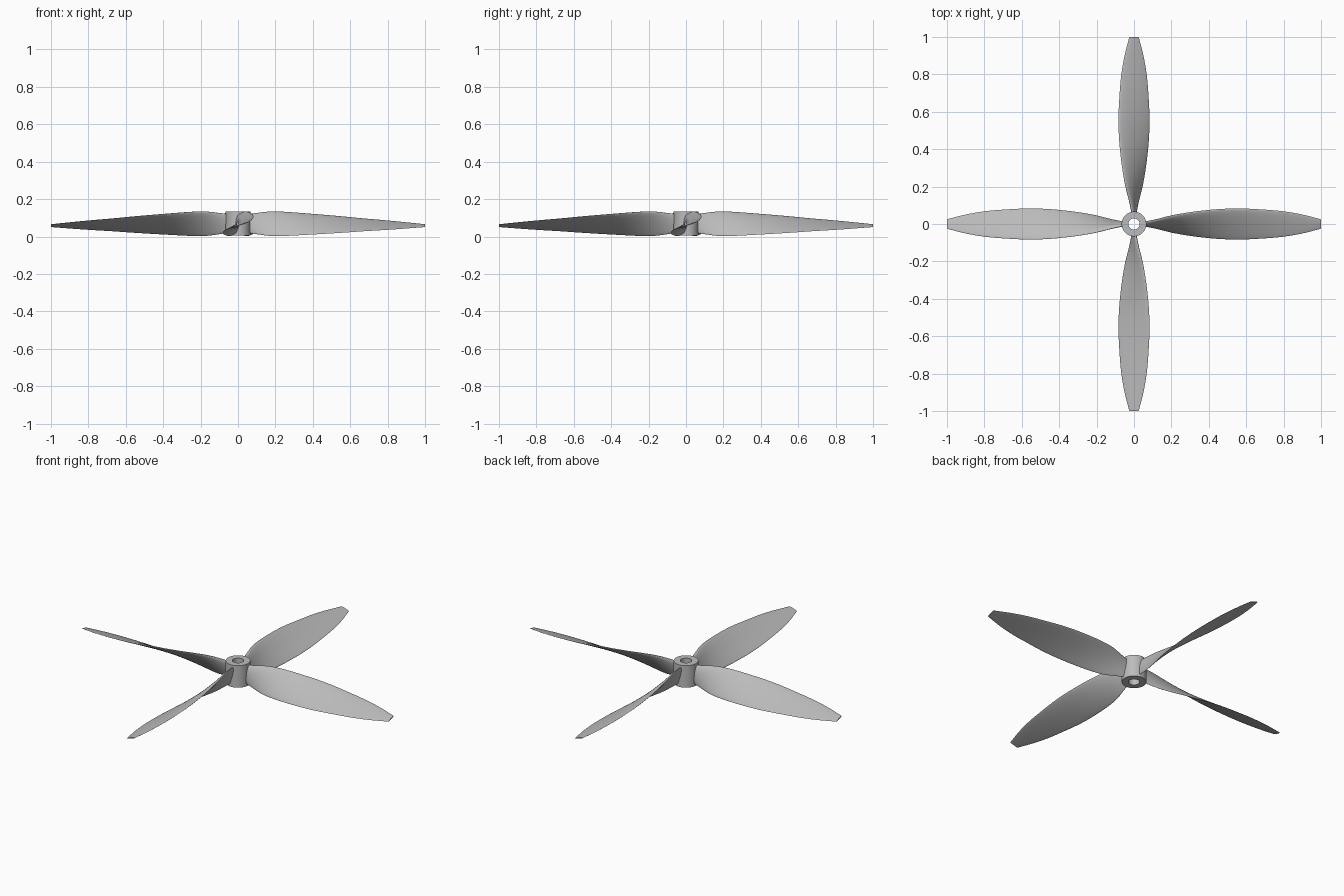
import bpy, bmesh, math
from mathutils import Matrix, Vector

cube = bpy.data.objects.get("Cube")
if cube:
    bpy.data.objects.remove(cube, do_unlink=True)

grey = bpy.data.materials.new("light_grey")
grey.use_nodes = True
color = (0.5, 0.5, 0.5, 1)
grey.diffuse_color = color
grey.node_tree.nodes["Principled BSDF"].inputs["Base Color"].default_value = color

HUB_Z = 0.07
PITCH = 0.29            # constant-pitch helix: tan(angle) = PITCH / radius
STATIONS, SIDES = 40, 32

# Half chord along the radius
CHORD = [(0.045, 0.048), (0.1, 0.06), (0.2, 0.08), (0.4, 0.093), (0.55, 0.094),
         (0.7, 0.083), (0.8, 0.072), (0.9, 0.053), (1.0, 0.026)]


def slope(i):
    a, b = CHORD[max(i - 1, 0)], CHORD[min(i + 1, len(CHORD) - 1)]
    return (b[1] - a[1]) / (b[0] - a[0])


def half_chord(r):
    """Smooth curve through the chord points."""
    i = max(k for k in range(len(CHORD) - 1) if CHORD[k][0] <= r)
    (r0, c0), (r1, c1) = CHORD[i], CHORD[i + 1]
    d = r1 - r0
    t = (r - r0) / d
    s = t * t * (3 - 2 * t)
    return (c0 * (1 - s) + c1 * s + d * slope(i) * t * (1 - t) ** 2
            - d * slope(i + 1) * t * t * (1 - t))


def finish(name, bm, angle):
    bmesh.ops.recalc_face_normals(bm, faces=bm.faces)
    mesh = bpy.data.meshes.new(name)
    bm.to_mesh(mesh)
    bm.free()
    mesh.materials.append(grey)
    obj = bpy.data.objects.new(name, mesh)
    bpy.context.collection.objects.link(obj)
    bpy.ops.object.select_all(action="DESELECT")
    obj.select_set(True)
    bpy.context.view_layer.objects.active = obj
    bpy.ops.object.shade_smooth_by_angle(angle=math.radians(angle))
    return obj


def blade(name, turn):
    """Loft twisted airfoil sections from the hub to the tip."""
    bm = bmesh.new()
    rings = []
    for i in range(STATIONS + 1):
        f = i / STATIONS
        r = min(0.045 + 0.955 * f, 1.0)
        h, a = half_chord(r), math.atan(PITCH / r)
        thick = 0.014 - 0.011 * f
        ring = []
        for k in range(SIDES):
            q = math.tau * k / SIDES
            u = h * math.cos(q)
            t = thick * math.sin(q) * (1 + 0.3 * math.cos(q))
            if t < 0:
                t *= 0.6
            ring.append(bm.verts.new((r, u * math.cos(a) - t * math.sin(a),
                                      HUB_Z - 0.012 * f + u * math.sin(a) + t * math.cos(a))))
        rings.append(ring)
    for low, high in zip(rings, rings[1:]):
        for k in range(SIDES):
            n = (k + 1) % SIDES
            bm.faces.new((low[k], low[n], high[n], high[k]))
    bm.faces.new(rings[0])
    bm.faces.new(rings[-1])
    bm.transform(Matrix.Rotation(turn, 4, "Z"))
    return finish(name, bm, 50)


# Hub: a tube with an open bore
bm = bmesh.new()
corners = [bm.verts.new(p) for p in ((0.03, 0, 0.005), (0.066, 0, 0.005),
                                     (0.066, 0, 0.135), (0.03, 0, 0.135))]
edges = [bm.edges.new((corners[i], corners[(i + 1) % 4])) for i in range(4)]
bmesh.ops.spin(bm, geom=corners + edges, cent=(0, 0, 0), axis=(0, 0, 1),
               angle=math.tau, steps=48)
bmesh.ops.remove_doubles(bm, verts=bm.verts, dist=0.0001)
finish("hub", bm, 30)

# Four blades around the hub
for index, name in enumerate(("left_blade", "back_blade", "right_blade", "front_blade")):
    blade(name, index * math.pi / 2)
